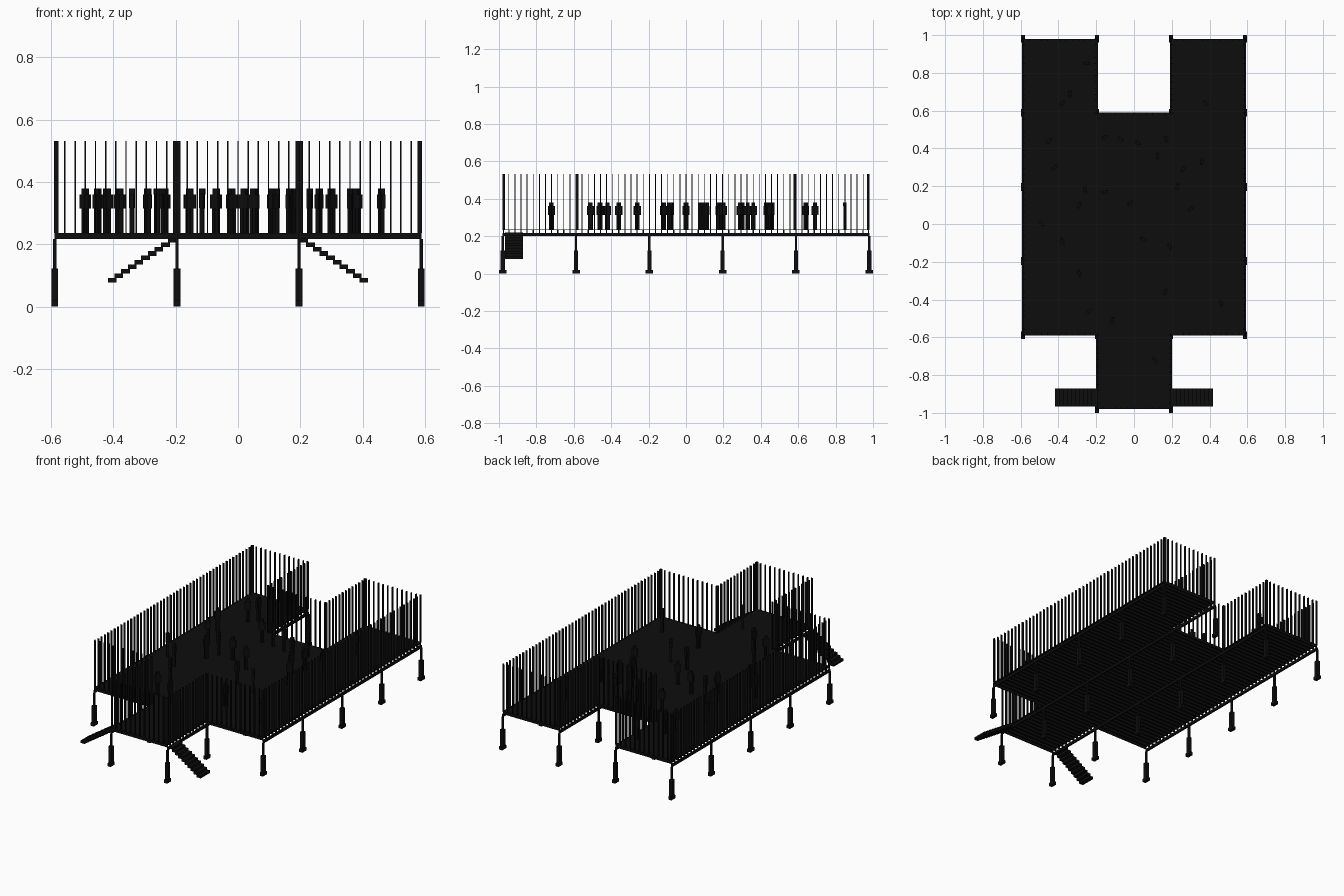
import bpy, bmesh, math, random
from mathutils import Matrix, Vector

if "Cube" in bpy.data.objects:
    bpy.data.objects.remove(bpy.data.objects["Cube"])

random.seed(4)
G = 0.392                      # column grid spacing
DECK = 0.236                   # walking level

black = bpy.data.materials.new("black")
black.diffuse_color = (0.004, 0.004, 0.004, 1)
black.use_nodes = True
black.node_tree.nodes["Principled BSDF"].inputs["Base Color"].default_value = black.diffuse_color


def box(bm, lo, hi, m=Matrix()):
    lo, hi = Vector(lo), Vector(hi)
    size = hi - lo
    mat = m @ Matrix.Translation((lo + hi) / 2) @ Matrix.Diagonal((*size, 1))
    bmesh.ops.create_cube(bm, size=1, matrix=mat)


def finish(bm, name):
    me = bpy.data.meshes.new(name)
    bm.to_mesh(me)
    bm.free()
    me.materials.append(black)
    ob = bpy.data.objects.new(name, me)
    bpy.context.collection.objects.link(ob)
    return ob


a, b, c = 0.5 * G, 1.5 * G, 2.5 * G

# Plan outline: front neck, broad body, two back wings around a notch
half = [(a, -c), (a, -b), (b, -b), (b, c), (a, c), (a, b)]
outline = half + [(-x, y) for x, y in reversed(half)]

# Deck surface
bm = bmesh.new()
face = bm.faces.new([bm.verts.new((x, y, DECK - 0.004)) for x, y in outline])
ext = bmesh.ops.extrude_face_region(bm, geom=[face])
bmesh.ops.translate(bm, vec=(0, 0, 0.004),
                    verts=[v for v in ext["geom"] if isinstance(v, bmesh.types.BMVert)])
bmesh.ops.recalc_face_normals(bm, faces=bm.faces)
finish(bm, "deck")

# Joists across the width
bm = bmesh.new()
n = 60
for i in range(n + 1):
    y = -c + 2 * c * i / n
    y = max(-c + 0.004, min(c - 0.004, y))
    if y < -b - 0.001:
        spans = [(-a, a)]
    elif y < b + 0.001:
        spans = [(-b, b)]
    else:
        spans = [(-b, -a), (a, b)]
    for x0, x1 in spans:
        box(bm, (x0, y - 0.003, 0.217), (x1, y + 0.003, DECK - 0.004))
finish(bm, "joists")

# Long beams on the column lines
bm = bmesh.new()
for s in (-1, 1):
    box(bm, (s * b - 0.005, -b, 0.201), (s * b + 0.005, c, 0.217))
    box(bm, (s * a - 0.005, -c, 0.201), (s * a + 0.005, c, 0.217))
finish(bm, "beams")

# Columns on stepped footings
cols, feet = bmesh.new(), bmesh.new()
for i in range(4):
    for j in range(6):
        x, y = (i - 1.5) * G, (j - 2.5) * G
        if j == 0 and i in (0, 3):
            continue
        box(feet, (x - 0.011, y - 0.02, 0), (x + 0.011, y + 0.02, 0.02))
        box(feet, (x - 0.011, y - 0.011, 0.02), (x + 0.011, y + 0.011, 0.123))
        box(cols, (x - 0.005, y - 0.006, 0.123), (x + 0.005, y + 0.006, 0.201))
finish(cols, "columns")
finish(feet, "footings")

# Slat balustrade round the whole outline
bm = bmesh.new()
for k, p in enumerate(outline):
    p, q = Vector(p), Vector(outline[(k + 1) % len(outline)])
    d = (q - p).normalized()
    inward = Vector((-d.y, d.x)) * 0.006
    steps = round((q - p).length / (G / 12))
    for i in range(steps + 1):
        t = p.lerp(q, i / steps) + inward
        m = Matrix.Translation((t.x, t.y, 0)) @ Matrix.Rotation(math.atan2(d.y, d.x), 4, 'Z')
        box(bm, (-0.0022, -0.006, DECK), (0.0022, 0.006, 0.532), m)
finish(bm, "balustrade_slats")

# Side stairs off the front neck
for s, name in ((-1, "left_stair"), (1, "right_stair")):
    bm = bmesh.new()
    for i in range(10):
        x, z = 0.197 + 0.0214 * i, 0.206 - 0.0143 * i
        xs = sorted((s * x, s * (x + 0.028)))
        box(bm, (xs[0], -0.967, z), (xs[1], -0.872, z + 0.0145))
    finish(bm, name)

# Standing block figures
spots = [(-.34, .69), (-.38, .64), (.38, .64), (-.45, .44), (-.155, .46), (-.07, .45),
         (.02, .43), (.17, .45), (.125, .36), (.36, .33), (-.155, .17), (-.26, .18),
         (-.29, .1), (-.02, .11), (.23, .2), (.05, -.08), (.19, -.12), (-.38, -.09),
         (-.29, -.26), (.165, -.36), (.46, -.42), (-.235, -.46), (-.115, -.51),
         (.11, -.72), (-.49, 0), (-.42, .3), (.3, .08), (.26, .29), (-.25, .85)]
bm = bmesh.new()
for x, y in spots:
    m = Matrix.Translation((x, y, DECK)) @ Matrix.Rotation(random.uniform(0, math.tau), 4, 'Z')
    for s in (-1, 1):
        box(bm, (s * 0.006 - 0.005, -0.007, 0), (s * 0.006 + 0.005, 0.007, 0.085), m)
        box(bm, (s * 0.0155 - 0.003, -0.007, 0.078), (s * 0.0155 + 0.003, 0.007, 0.124), m)
    box(bm, (-0.0125, -0.008, 0.08), (0.0125, 0.008, 0.124), m)
    box(bm, (-0.009, -0.009, 0.124), (0.009, 0.009, 0.143), m)
finish(bm, "figures")
